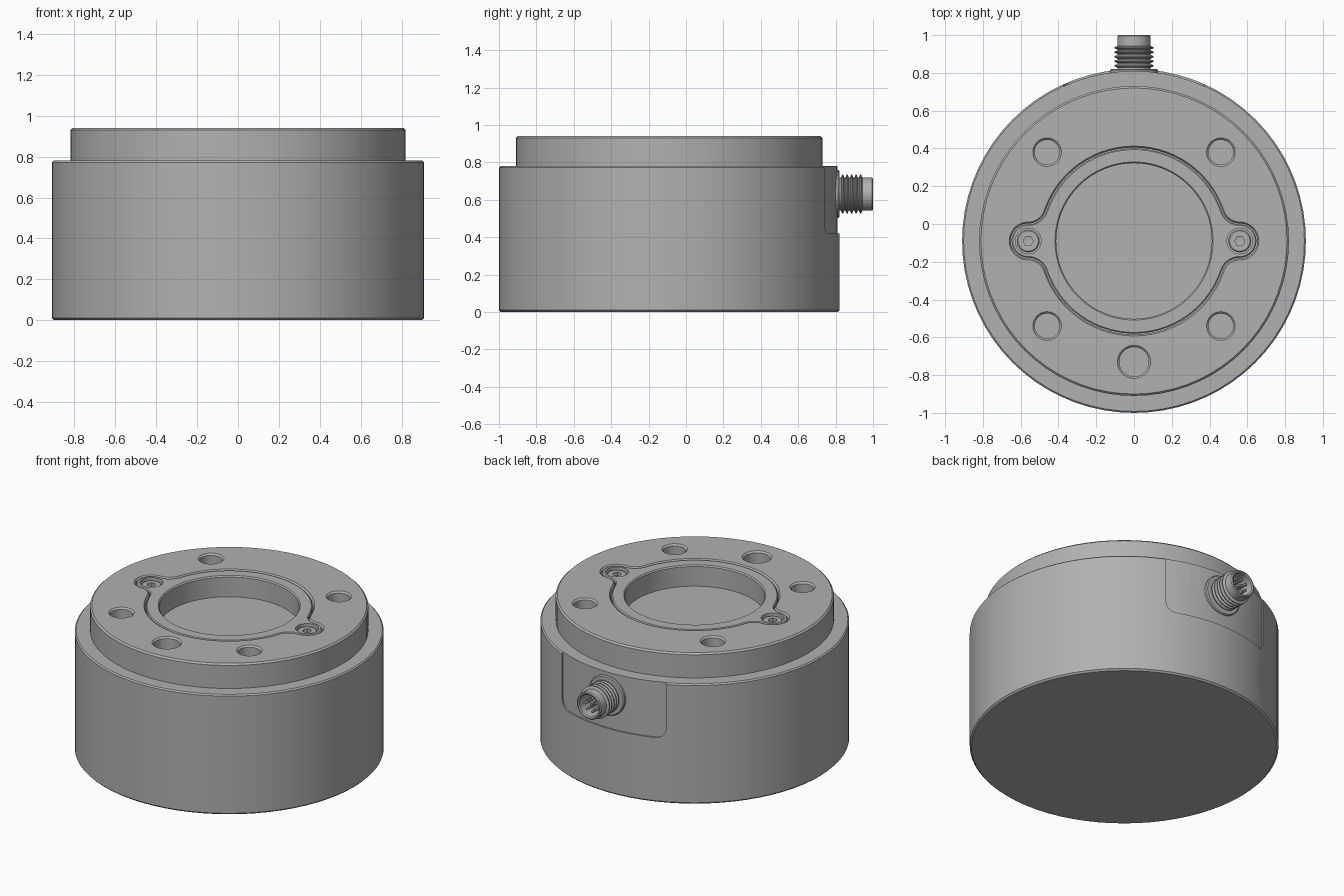
import bpy, bmesh
from math import sin, cos, pi, radians, atan2, sqrt
from mathutils import Matrix, Vector

if "Cube" in bpy.data.objects:
    bpy.data.objects.remove(bpy.data.objects["Cube"])

CY = -0.09          # y of the main axis
TOP = 0.94
AXIS_Z = 0.63       # height of the connector axis

grey = bpy.data.materials.new("machined_grey")
grey.use_nodes = True
grey.diffuse_color = (0.44, 0.44, 0.44, 1)
grey.node_tree.nodes["Principled BSDF"].inputs["Base Color"].default_value = (0.44, 0.44, 0.44, 1)


def finish(name, bm, matrix=Matrix()):
    bmesh.ops.recalc_face_normals(bm, faces=bm.faces)
    bm.transform(matrix)
    mesh = bpy.data.meshes.new(name)
    bm.to_mesh(mesh)
    bm.free()
    mesh.materials.append(grey)
    ob = bpy.data.objects.new(name, mesh)
    bpy.context.collection.objects.link(ob)
    return ob


def lathe(name, profile, matrix, steps=64):
    """Revolve (radius, height) points about z."""
    bm = bmesh.new()
    vs = [bm.verts.new((r, 0, z)) for r, z in profile]
    es = [bm.edges.new(p) for p in zip(vs, vs[1:])]
    bmesh.ops.spin(bm, geom=vs + es, cent=(0, 0, 0), axis=(0, 0, 1),
                   angle=2 * pi, steps=steps, use_merge=False)
    bmesh.ops.remove_doubles(bm, verts=bm.verts, dist=1e-5)
    return finish(name, bm, matrix)


def prism(name, layers, matrix):
    """Loft equal-length outlines given as (points, height)."""
    bm = bmesh.new()
    rings = [[bm.verts.new((x, y, z)) for x, y in pts] for pts, z in layers]
    for a, b in zip(rings, rings[1:]):
        for i in range(len(a)):
            j = (i + 1) % len(a)
            bm.faces.new((a[i], a[j], b[j], b[i]))
    bm.faces.new(rings[0][::-1])
    bm.faces.new(rings[-1])
    return finish(name, bm, matrix)


def cut(ob, cutter):
    mod = ob.modifiers.new("cut", "BOOLEAN")
    mod.operation, mod.solver, mod.object = "DIFFERENCE", "EXACT", cutter
    bpy.context.view_layer.objects.active = ob
    bpy.ops.object.modifier_apply(modifier=mod.name)
    bpy.data.objects.remove(cutter)


def at(x, y, z=0):
    return Matrix.Translation((x, y, z))


def arc(c, r, a0, a1, n):
    return [(c[0] + r * cos(a0 + (a1 - a0) * i / n),
             c[1] + r * sin(a0 + (a1 - a0) * i / n)) for i in range(n + 1)]


def eared_outline(grow):
    """Circle with two filleted screw ears, offset outward by grow."""
    R, r, f, d = 0.49 + grow, 0.088 + grow, 0.1 - grow, 0.56
    fx = ((R + f) ** 2 - (r + f) ** 2 + d * d) / (2 * d)
    fy = sqrt((R + f) ** 2 - fx * fx)
    ear, main = atan2(fy, fx - d), atan2(fy, fx)
    half = arc((d, 0), r, -ear, ear, 20)
    half += arc((fx, fy), f, ear - pi, main - pi, 8)[1:]
    half += arc((0, 0), R, main, pi - main, 28)[1:]
    half += arc((-fx, fy), f, -main, -ear, 8)[1:-1]
    return half + [(-x, -y) for x, y in half]


# Housing with stepped flange
housing = lathe("housing", [(0, 0), (0.9, 0), (0.91, 0.01), (0.91, 0.772), (0.902, 0.78),
                            (0.82, 0.78), (0.82, 0.93), (0.81, TOP), (0, TOP)], at(0, CY), 72)

# Recess for the cover plate
cut(housing, prism("plate_recess_cutter", [(eared_outline(0.005), 0.8), (eared_outline(0.005), 0.928),
                                           (eared_outline(0.014), 0.942)], at(0, CY)))

# Bolt holes with small countersinks
def bolt_hole(x, y, r):
    cut(housing, lathe("bolt_hole_cutter", [(0, 0.74), (r, 0.74), (r, 0.93), (r + 0.013, 0.943),
                                            (0, 0.943)], at(x, y), 32))

for sx in (-1, 1):
    for y in (0.38, -0.54):
        bolt_hole(sx * 0.46, y, 0.066)
bolt_hole(0, -0.73, 0.078)

# Shallow round-cornered recess at the back, following the cylinder
w, low, cr = 0.373, 0.42, 0.06
outline = arc((-w + cr, low + cr), cr, pi, 1.5 * pi, 8) + arc((w - cr, low + cr), cr, 1.5 * pi, 2 * pi, 8)
outline += [(w, 0.85), (-w, 0.85)]
pocket = prism("back_recess_cutter", [(outline, -1.2), (outline, -0.5)], Matrix.Rotation(radians(90), 4, "X"))
cut(pocket, lathe("core_cutter", [(0, 0.2), (0.9, 0.2), (0.9, 1), (0, 1)], at(0, CY), 72))
cut(housing, pocket)

# Cover plate with central bore and counterbored ears
plate = prism("cover_plate", [(eared_outline(0), 0.79), (eared_outline(0), 0.932),
                              (eared_outline(-0.006), 0.938)], at(0, CY))
cut(plate, lathe("bore_cutter", [(0, 0.802), (0.412, 0.802), (0.412, 0.93), (0.422, 0.942),
                                 (0, 0.942)], at(0, CY)))
for side, sx in (("left", 1), ("right", -1)):
    spot = at(sx * 0.56, CY)
    cut(plate, lathe("counterbore_cutter", [(0, 0.88), (0.068, 0.88), (0.068, 0.95), (0, 0.95)], spot, 32))
    # Screw with a hex socket
    screw = lathe(side + "_screw", [(0, 0.87), (0.06, 0.87), (0.06, 0.918), (0.054, 0.924), (0, 0.924)], spot, 32)
    cut(screw, lathe("socket_cutter", [(0, 0.895), (0.027, 0.9), (0.027, 0.95), (0, 0.95)], spot, 6))

# Threaded cable connector pointing backwards
back = at(0, 0, AXIS_Z) @ Matrix.Rotation(radians(-90), 4, "X")
lathe("connector_collar", [(0, 0.78), (0.128, 0.78), (0.128, 0.814), (0.122, 0.82), (0, 0.82)], back, 32)
thread = [(0, 0.79), (0.088, 0.79), (0.088, 0.825)]
pitch = 0.024
for i in range(5):
    y = 0.826 + i * pitch
    thread += [(0.088, y + 0.002), (0.104, y + 0.009), (0.104, y + 0.014), (0.088, y + 0.021)]
thread += [(0.088, 0.994), (0.083, 1.0), (0.076, 1.0), (0.07, 0.994), (0.07, 0.9), (0, 0.9)]
lathe("connector_barrel", thread, back, 40)

# Contact pins inside the barrel
for i in range(8):
    a = 2 * pi * i / 7
    r = 0.043 if i < 7 else 0
    lathe("contact_pin", [(0, 0.89), (0.009, 0.89), (0.009, 0.974), (0.005, 0.982), (0, 0.982)],
          back @ at(r * cos(a), r * sin(a)), 10)

# Smooth shading with sharp machined edges
for ob in bpy.context.collection.objects:
    if ob.type == "MESH" and grey.name in ob.data.materials:
        bpy.ops.object.select_all(action="DESELECT")
        ob.select_set(True)
        bpy.context.view_layer.objects.active = ob
        bpy.ops.object.shade_smooth_by_angle(angle=radians(30))
